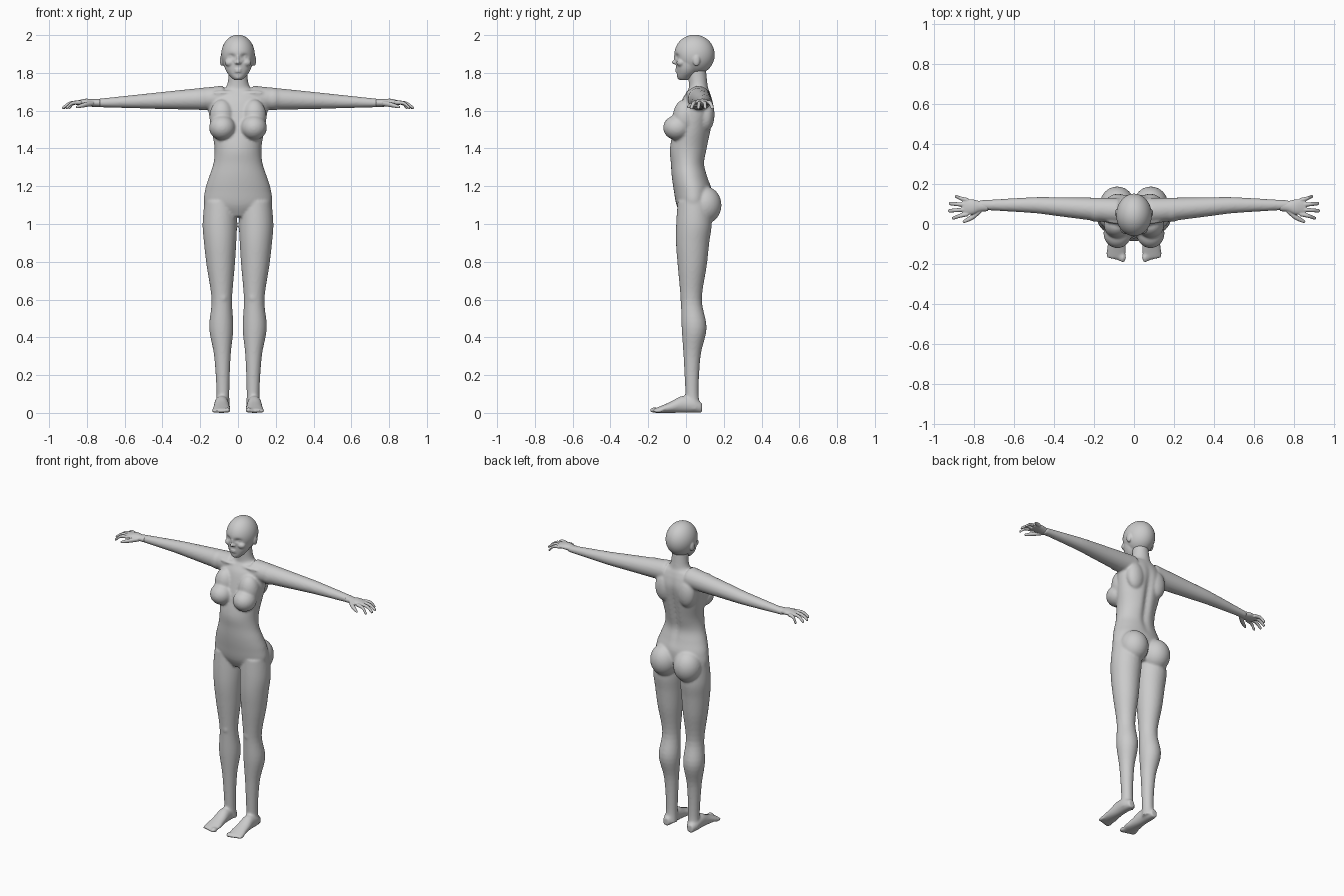
import bpy
import bmesh
import math
from mathutils import Matrix

cube = bpy.data.objects.get("Cube")
if cube:
    bpy.data.objects.remove(cube, do_unlink=True)

# One plain grey for the whole figure
colour = (0.6, 0.6, 0.6, 1)
grey = bpy.data.materials.new("plain grey")
grey.use_nodes = True
grey.diffuse_color = colour
grey.node_tree.nodes["Principled BSDF"].inputs["Base Color"].default_value = colour

AXES = {"x": (0, 1, 2), "y": (1, 0, 2), "z": (2, 0, 1)}
SIDES = {"left": 1, "right": -1}


def spline(rows, steps=5):
    """Smoothly interpolate the rows of a profile."""
    padded = [rows[0], *rows, rows[-1]]
    result = []
    for before, start, end, after in zip(padded, padded[1:], padded[2:], padded[3:]):
        for step in range(steps):
            t = step / steps
            result.append([
                b + t / 2 * (c - a + t * (2 * a - 5 * b + 4 * c - d
                                          + t * (3 * (b - c) + d - a)))
                for a, b, c, d in zip(before, start, end, after)])
    return result + [rows[-1]]


def loft(bm, axis, rows, side=1, segments=32):
    """Skin ellipses given as (position, centre a, centre b, radius a, radius b)."""
    along, first, second = AXES[axis]
    rings = []
    for position, centre_a, centre_b, radius_a, radius_b in spline(rows):
        ring = []
        for k in range(segments):
            angle = math.tau * k / segments
            point = [position] * 3
            point[first] = centre_a + radius_a * math.cos(angle)
            point[second] = centre_b + radius_b * math.sin(angle)
            point[along] = position
            point[0] *= side
            ring.append(bm.verts.new(point))
        rings.append(ring)
    for low, high in zip(rings, rings[1:]):
        for k in range(segments):
            following = (k + 1) % segments
            bm.faces.new((low[k], low[following], high[following], high[k]))
    bm.faces.new(rings[0])
    bm.faces.new(rings[-1])


def blob(bm, centre, radii, side=1, detail=32):
    """Add an ellipsoid of flesh."""
    x, y, z = centre
    place = Matrix.Translation((x * side, y, z)) @ Matrix.Diagonal((*radii, 1))
    bmesh.ops.create_uvsphere(bm, u_segments=detail, v_segments=detail // 2,
                              radius=1, matrix=place)


def finish(bm, name, voxel, rounds):
    """Fuse the overlapping volumes into one smooth skin."""
    bmesh.ops.recalc_face_normals(bm, faces=bm.faces)
    mesh = bpy.data.meshes.new(name)
    bm.to_mesh(mesh)
    bm.free()
    mesh.materials.append(grey)
    obj = bpy.data.objects.new(name, mesh)
    bpy.context.collection.objects.link(obj)
    remesh = obj.modifiers.new("fuse", "REMESH")
    remesh.mode = "VOXEL"
    remesh.voxel_size = voxel
    remesh.use_smooth_shade = True
    smooth = obj.modifiers.new("soften", "SMOOTH")
    smooth.factor = 0.5
    smooth.iterations = rounds


# Torso and neck: height, depth position, half width, half depth
torso = [
    (1.04, .04, .09, .06), (1.1, .04, .175, .09), (1.18, .035, .174, .1),
    (1.25, .02, .153, .095), (1.32, .01, .13, .09), (1.4, .015, .124, .1),
    (1.5, .035, .14, .1), (1.6, .055, .156, .095), (1.66, .06, .15, .08),
    (1.7, .065, .115, .06), (1.73, .065, .06, .05), (1.85, .055, .046, .048)]
body = bmesh.new()
loft(body, "z", [(z, 0, y, width, depth) for z, y, width, depth in torso], segments=64)

# Shallow groove down the spine
for vert in body.verts:
    x, y, z = vert.co
    if y > .06 and 1.2 < z < 1.7:
        fade = math.sin(math.pi * (z - 1.2) / .5)
        vert.co.y -= .016 * fade * math.exp(-(x / .022) ** 2)

# Leg: height, depth position, radius; thick parts sit further out
leg = [(.02, .04, .042), (.1, .032, .035), (.3, .032, .045), (.45, .043, .066),
       (.6, .028, .056), (.78, .033, .077), (.9, .035, .088), (1, .042, .094), (1.12, .042, .086)]
leg_rows = [(z, .07 + .28 * r, y, r * .97, r) for z, y, r in leg]

# Arm: an even taper from shoulder to wrist, thinning in height at the end
arm_rows = []
for step in range(1, 9):
    x = step / 10 - .02
    radius = .07 - .06 * x
    arm_rows.append((x, .06 + .07 * min(x, .5), 1.67 - .04 * x,
                     radius, radius * (1 - .3 * x ** 3)))

# Foot: length position, half height, half width; the sole stays on the floor
foot = [(-.17, .011, .04), (-.13, .019, .048), (-.08, .03, .043),
        (-.02, .045, .038), (.04, .04, .036), (.085, .026, .022)]
foot_rows = [(y, .087, height, width, height) for y, height, width in foot]

for side in SIDES.values():
    loft(body, "z", leg_rows, side)
    loft(body, "x", arm_rows, side)
    loft(body, "y", foot_rows, side)
    # Toes, the inner one largest
    for toe in range(5):
        size = .012 if toe else .017
        blob(body, (.056 + .018 * toe, .005 * toe - .167, size * .85),
             (size, .026, size * .85), side)
    # Chest
    blob(body, (.083, -.047, 1.51), (.07, .074, .066), side)
    blob(body, (.085, -.005, 1.565), (.066, .065, .095), side)
    # Shoulder blade, shoulder and collarbone
    blob(body, (.08, .108, 1.58), (.06, .043, .09), side)
    blob(body, (.185, .07, 1.662), (.065, .06, .06), side)
    blob(body, (.07, .012, 1.695), (.065, .013, .011), side)
    # Seat and kneecap
    blob(body, (.084, .098, 1.1), (.087, .09, .1), side)
    blob(body, (.08, -.003, .61), (.03, .028, .04), side)
finish(body, "body", voxel=.007, rounds=6)

# Skull and jaw
head = bmesh.new()
blob(head, (0, .045, 1.896), (.089, .107, .106), detail=96)
jaw = [(1.762, -.012, .02, .022), (1.775, -.008, .035, .037), (1.8, .005, .057, .054),
       (1.83, .014, .071, .066), (1.88, .03, .08, .085), (1.92, .04, .082, .096)]
loft(head, "z", [(z, 0, y, width, depth) for z, y, width, depth in jaw], segments=64)

# Hollows pressed in for the eyes
for vert in head.verts:
    x, y, z = vert.co
    if y < 0:
        across = (abs(x) - .034) / .019
        up = (z - 1.886) / .013
        vert.co.y += .015 * math.exp(-across ** 2 - up ** 2)

# Nose tip, nose bridge, lips and chin
blob(head, (0, -.058, 1.856), (.011, .018, .011))
blob(head, (0, -.052, 1.876), (.008, .014, .03))
for lip_height in (1.818, 1.807):
    blob(head, (0, -.046, lip_height), (.021, .012, .005))
blob(head, (0, -.032, 1.778), (.018, .015, .013))

for side in SIDES.values():
    # Eye, nostril, cheek and ear
    blob(head, (.034, -.026, 1.886), (.018, .018, .011), side)
    blob(head, (.011, -.054, 1.853), (.007, .01, .007), side)
    blob(head, (.042, -.026, 1.854), (.028, .024, .022), side)
    blob(head, (.086, .055, 1.866), (.01, .019, .03), side)
finish(head, "head", voxel=.0045, rounds=4)

for label, side in SIDES.items():
    # Palm, flat and widening towards the knuckles
    hand = bmesh.new()
    loft(hand, "x", [
        (.73, .09, 1.641, .026, .02), (.77, .088, 1.642, .027, .019),
        (.81, .085, 1.645, .038, .018), (.86, .085, 1.641, .036, .01)], side)
    # Four drooping fingers, fanned out with the middle ones longest
    for finger in range(4):
        base = .05 + .023 * finger
        tip = .03 + .036 * finger
        reach = .932 - .012 * (finger - 1.3) ** 2
        loft(hand, "x", [
            (.83, base, 1.643, .011, .011),
            ((.84 + reach) / 2, (base + tip) / 2, 1.64, .01, .01),
            (reach - .008, tip, 1.618, .009, .009),
            (reach, tip, 1.613, .004, .005)], side)
    # Thumb
    loft(hand, "x", [
        (.765, .07, 1.638, .014, .013), (.805, .038, 1.632, .015, .013),
        (.845, .016, 1.622, .01, .009), (.858, .011, 1.618, .004, .005)], side)
    finish(hand, label + "_hand", voxel=.0032, rounds=3)
